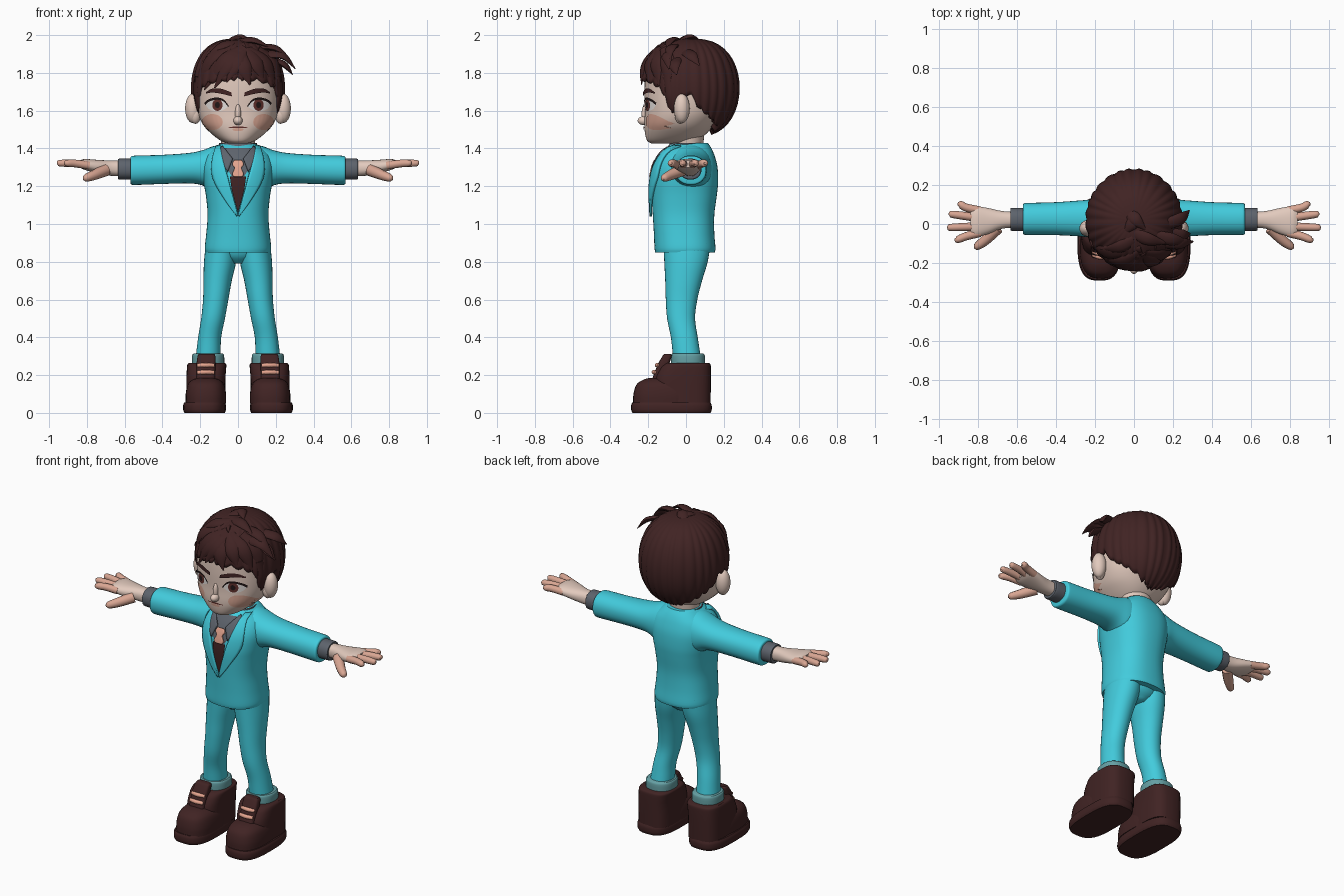
import bpy, bmesh, math
from mathutils import Vector
from mathutils.bvhtree import BVHTree


def material(name, r, g, b):
    m = bpy.data.materials.new(name)
    m.diffuse_color = (r, g, b, 1)
    return m


CYAN = material("suit cyan", .055, .60, .72)
SKIN = material("skin", .76, .59, .51)
BLUSH = material("blush skin", .69, .38, .29)
BROWN = material("dark brown", .052, .017, .017)
GREY = material("shirt grey", .11, .125, .15)
TEAL = material("sock teal", .13, .35, .37)
PINK = material("tie pink", .78, .37, .27)
WHITE = material("eye white", .78, .74, .72)
IRIS = material("iris brown", .12, .03, .025)
BLACK = material("lash black", .015, .008, .008)


def make(name, geoms, mat, mirror=False, solid=0, front=False):
    """Join (verts, faces) lists into one smooth object."""
    verts, faces = [], []
    for v, f in geoms:
        k = len(verts)
        verts += v
        faces += [[i + k for i in q] for q in f]
    me = bpy.data.meshes.new(name)
    me.from_pydata([tuple(v) for v in verts], [], faces)
    bm = bmesh.new()
    bm.from_mesh(me)
    bmesh.ops.recalc_face_normals(bm, faces=bm.faces)
    if front and sum(f.normal.y for f in bm.faces) > 0:
        bmesh.ops.reverse_faces(bm, faces=bm.faces)
    bm.to_mesh(me)
    bm.free()
    for p in me.polygons:
        p.use_smooth = True
    me.set_sharp_from_angle(angle=math.radians(45))
    me.materials.append(mat)
    ob = bpy.data.objects.new(name, me)
    bpy.context.collection.objects.link(ob)
    if solid:
        s = ob.modifiers.new("thickness", 'SOLIDIFY')
        s.thickness, s.offset = solid, -1
    if mirror:
        ob.modifiers.new("mirror", 'MIRROR').use_mirror_merge = False
    return ob


def smooth_path(pts, k=4):
    """Catmull-Rom resampling of any tuples."""
    P = [Vector(p) for p in pts]
    P = [2 * P[0] - P[1]] + P + [2 * P[-1] - P[-2]]
    out = []
    for a, b, c, d in zip(P, P[1:], P[2:], P[3:]):
        for i in range(k):
            t = i / k
            out.append(.5 * (2 * b + (c - a) * t + (2 * a - 5 * b + 4 * c - d) * t * t
                             + (3 * b - a - 3 * c + d) * t ** 3))
    return out + [P[-2]]


def skin_rings(rings):
    n = len(rings[0])
    faces = [[j * n + i, j * n + (i + 1) % n, (j + 1) * n + (i + 1) % n, (j + 1) * n + i]
             for j in range(len(rings) - 1) for i in range(n)]
    faces += [list(range(n))[::-1], [(len(rings) - 1) * n + i for i in range(n)]]
    return [p for r in rings for p in r], faces


def loft(rings, e=2.0, axis='Z', n=32):
    """Z rings: z, x centre, x radius, y0, y1.   X rings: x, y0, y1, z0, z1."""
    out = []
    for r in smooth_path(rings):
        ring = []
        for i in range(n):
            t = 2 * math.pi * i / n
            c, s = (math.copysign(abs(q) ** (2 / e), q) for q in (math.cos(t), math.sin(t)))
            if axis == 'Z':
                ring.append((r[1] + r[2] * c, (r[3] + r[4]) / 2 + (r[4] - r[3]) / 2 * s, r[0]))
            else:
                ring.append((r[0], (r[1] + r[2]) / 2 + (r[2] - r[1]) / 2 * c,
                             (r[3] + r[4]) / 2 + (r[4] - r[3]) / 2 * s))
        out.append(ring)
    return skin_rings(out)


def sweep(pts, radii, squash=1.0, centre=None, n=10):
    """Tube with changing radius, flattened towards a centre if given."""
    P = smooth_path([tuple(p) + (r,) for p, r in zip(pts, radii)], 5)
    rings = []
    for j, q in enumerate(P):
        p = q.to_3d()
        t = (P[min(j + 1, len(P) - 1)].to_3d() - P[max(j - 1, 0)].to_3d()).normalized()
        up = (p - Vector(centre)) if centre else Vector((0, .02, 1))
        side = t.cross(up).normalized()
        up = side.cross(t)
        rings.append([p + q[3] * (side * math.cos(a) + up * math.sin(a) * squash)
                      for a in (2 * math.pi * i / n for i in range(n))])
    return skin_rings(rings)


def ball(c, r, n=24):
    rings = [[(c[0] + r[0] * math.sin(f) * math.cos(t), c[1] + r[1] * math.sin(f) * math.sin(t),
               c[2] + r[2] * math.cos(f)) for t in (2 * math.pi * i / n for i in range(n))]
             for f in (.02 + (math.pi - .04) * j / 14 for j in range(15))]
    return skin_rings(rings)


def bvh(ob):
    return BVHTree.FromPolygons([v.co for v in ob.data.vertices], [p.vertices for p in ob.data.polygons])


def decal(name, A, B, mat, tree, off, mirror=False, solid=0, k=4, m=6):
    """Thin plate between two x-z polylines, projected from the front on a surface."""
    A, B = smooth_path(A, k), smooth_path(B, k)
    V = []
    for a, b in zip(A, B):
        for j in range(m + 1):
            p = a.lerp(b, j / m)
            hit, nor = tree.ray_cast(Vector((p[0], -1, p[1])), Vector((0, 1, 0)))[:2]
            if hit is None:
                hit, nor = tree.find_nearest(Vector((p[0], -.1, p[1])))[:2]
            V.append(hit + Vector((0, -off, 0)) * .6 + nor * off * .4)
    F = [[i * (m + 1) + j, (i + 1) * (m + 1) + j, (i + 1) * (m + 1) + j + 1, i * (m + 1) + j + 1]
         for i in range(len(A) - 1) for j in range(m)]
    return make(name, [(V, F)], mat, mirror, solid, True)


def oval(cx, cz, rx, rz):
    c = [(cx + rx * math.cos(math.pi * i / 8), rz * math.sin(math.pi * i / 8)) for i in range(9)]
    return [(x, cz + z) for x, z in c], [(x, cz - z) for x, z in c]


# Head, neck, nose and ears
head = make("head", [loft([(1.425, 0, .05, -.18, .03), (1.44, 0, .09, -.205, .06), (1.48, 0, .143, -.217, .11),
            (1.53, 0, .188, -.221, .15), (1.6, 0, .214, -.218, .19), (1.7, 0, .22, -.22, .21),
            (1.8, 0, .215, -.212, .21), (1.88, 0, .17, -.17, .17), (1.93, 0, .08, -.08, .1)], 2.3, n=48)], SKIN)
make("neck", [loft([(1.34, 0, .088, -.06, .09), (1.4, 0, .086, -.06, .09), (1.5, 0, .1, -.08, .1)])], SKIN)
make("nose", [ball((0, -.222, 1.547), (.024, .034, .024)), ball((0, -.213, 1.585), (.016, .022, .05))], SKIN)
make("ear", [ball((.238, -.022, 1.612), (.042, .042, .078)), ball((.225, -.03, 1.58), (.03, .03, .05))], SKIN, True)

# Painted face plates
H = bvh(head)
decal("cheek", *oval(.135, 1.54, .055, .042), BLUSH, H, .003, True)
up = [(.05, 1.622), (.075, 1.652), (.11, 1.662), (.15, 1.652), (.172, 1.634)]
low = [(.05, 1.622), (.08, 1.603), (.11, 1.597), (.15, 1.607), (.172, 1.634)]
decal("eye_white", up, low, WHITE, H, .004, True)
decal("iris", *oval(.108, 1.63, .027, .031), IRIS, H, .006, True)
decal("pupil", *oval(.108, 1.63, .013, .016), BLACK, H, .008, True)
decal("eyelash", [(x * 1.02, z + .008) for x, z in up], [(x, z - .004) for x, z in up], BLACK, H, .009, True)
decal("eyebrow", [(.035, 1.697), (.09, 1.716), (.135, 1.716), (.168, 1.698)],
      [(.032, 1.676), (.09, 1.69), (.135, 1.696), (.168, 1.69)], BROWN, H, .008, True)
decal("mouth", [(-.05, 1.513), (0, 1.517), (.05, 1.513)], [(-.05, 1.51), (0, 1.508), (.05, 1.51)], IRIS, H, .004)
decal("lower_lip", *oval(0, 1.5, .03, .008), BLUSH, H, .004)

# Hair cap: a squared ellipsoid with ridges and a hairline that follows the face and ears
CZ, CY, RX, RY, RZ = 1.72, .02, .247, .262, .262
LINE = [(0, 1.78), (30, 1.77), (50, 1.74), (60, 1.69), (66, 1.60), (74, 1.62), (79, 1.69), (93, 1.69),
        (102, 1.62), (125, 1.56), (150, 1.505), (180, 1.485)]


def hair_point(deg, z, lift=0.0):
    c = max(-1, min(1, (z - CZ) / RZ))
    r = (1 - c * c) ** .37 + lift
    a = math.radians(deg)
    return (RX * r * math.sin(a), CY - RY * r * math.cos(a), z)


def hairline(deg):
    d = abs(deg)
    for (a, z0), (b, z1) in zip(LINE, LINE[1:]):
        if d <= b:
            return z0 + (z1 - z0) * (d - a) / (b - a)


N, R, V, F = 168, 18, [], []
for j in range(R + 1):
    for i in range(N):
        deg = -180 + 360 * i / N
        ridge = abs(math.sin(math.radians(deg) * 14 + .5 * math.sin(deg * .11)))
        fmax = math.acos(max(-.97, (hairline(deg) - .018 * ridge - CZ) / RZ))
        f = .04 + (fmax - .04) * j / R
        V.append(hair_point(deg, CZ + RZ * math.cos(f), .03 * (ridge - .5) * min(1, j / 6)))
        if j < R:
            F.append([j * N + i, j * N + (i + 1) % N, (j + 1) * N + (i + 1) % N, (j + 1) * N + i])
F.append(list(range(N)))
make("hair_cap", [(V, F)], BROWN, solid=.04)

# Fringe, sideburns and loose tufts
C = (0, CY, CZ)
fringe = [((10, 1.94), (-20, 1.86), (-46, 1.71)), ((10, 1.94), (-12, 1.85), (-30, 1.72)),
          ((12, 1.93), (-2, 1.85), (-14, 1.75)), ((5, 1.92), (8, 1.83), (15, 1.735)),
          ((15, 1.93), (26, 1.85), (33, 1.76)), ((20, 1.93), (42, 1.85), (52, 1.73)),
          ((15, 1.95), (-42, 1.88), (-60, 1.69)), ((40, 1.93), (60, 1.85), (64, 1.7))]
locks = [sweep([hair_point(a, z, .01) for a, z in p], (.02, .042, .003), .35, C) for p in fringe]
locks += [sweep([hair_point(s * a, z, -.02) for a, z in ((62, 1.78), (65, 1.66), (63, 1.565))],
                (.03, .022, .003), .5, C) for s in (-1, 1)]
tufts = [((.1, -.06, 1.94), (.2, -.08, 1.93), (.275, -.09, 1.875)), ((.16, -.1, 1.9), (.24, -.1, 1.89), (.305, -.09, 1.82)),
         ((.17, 0, 1.91), (.245, .03, 1.89), (.285, .07, 1.84)), ((.19, -.05, 1.87), (.25, -.06, 1.84), (.29, -.05, 1.79)),
         ((.03, .05, 1.965), (-.01, .0, 1.983), (-.06, -.06, 1.96)), ((-.03, .06, 1.96), (.01, .02, 1.99), (.06, -.03, 1.975)),
         ((0, -.05, 1.965), (.08, -.08, 1.972), (.17, -.1, 1.935)), ((0, -.08, 1.96), (-.08, -.12, 1.945), (-.17, -.13, 1.885))]
locks += [sweep(p, (.03, .032, .003), .45, C) for p in tufts]
make("hair_locks", locks, BROWN)

# Jacket body, sleeves and shirt cuffs
jacket = make("jacket", [loft([(.85, 0, .172, -.163, .153), (.875, 0, .176, -.167, .156), (.95, 0, .168, -.17, .15),
              (1.05, 0, .161, -.176, .15), (1.15, 0, .17, -.182, .163), (1.22, 0, .182, -.182, .17),
              (1.3, 0, .19, -.168, .167), (1.36, 0, .172, -.14, .152), (1.4, 0, .13, -.11, .135),
              (1.43, 0, .09, -.07, .115)], 2.4, n=48)], CYAN)
make("sleeve", [loft([(.06, -.09, .135, 1.17, 1.425), (.13, -.085, .135, 1.175, 1.412), (.19, -.075, .128, 1.205, 1.39),
     (.26, -.065, .122, 1.215, 1.376), (.4, -.057, .112, 1.212, 1.366), (.54, -.056, .108, 1.207, 1.362),
     (.565, -.054, .105, 1.21, 1.358), (.57, -.045, .095, 1.22, 1.348)], 2.2, 'X')], CYAN, True)
make("shirt_cuff", [loft([(.54, -.035, .082, 1.235, 1.346), (.625, -.035, .082, 1.235, 1.346),
     (.634, -.03, .077, 1.24, 1.34)], 2.2, 'X')], GREY, True)

# Hands with spread fingers
make("palm", [loft([(.61, -.018, .062, 1.252, 1.335), (.68, -.025, .067, 1.256, 1.336), (.75, -.052, .082, 1.27, 1.34),
     (.81, -.066, .09, 1.286, 1.344), (.838, -.05, .075, 1.3, 1.336)], 2.3, 'X')], SKIN, True)
fingers = [sweep([(.79, y0, 1.31), (.86, (y0 + y1) / 2, 1.32), (x1 - .015, y1, 1.322), (x1, y1, 1.321)],
                 (.022, .021, .018, .006)) for y0, y1, x1 in
           ((.068, .1, .905), (.03, .05, .95), (-.012, -.018, .958), (-.045, -.08, .92))]
fingers.append(sweep([(.7, -.02, 1.285), (.76, -.08, 1.26), (.805, -.115, 1.243), (.818, -.123, 1.237)],
                     (.032, .027, .02, .006)))
make("fingers", fingers, BLUSH, True)

# Shirt, tie, vest and lapels
J = bvh(jacket)
make("shirt_collar", [loft([(1.37, 0, .11, -.128, .11), (1.405, 0, .104, -.1, .108), (1.428, 0, .1, -.085, .106)])], GREY)
decal("shirt_front", [(-.095, 1.4), (-.06, 1.3), (0, 1.2)], [(.095, 1.4), (.06, 1.3), (0, 1.2)], GREY, J, .006)
decal("vest", [(-.042, 1.25), (-.03, 1.17), (0, 1.06)], [(.042, 1.25), (.03, 1.17), (0, 1.06)], BROWN, J, .009)
decal("tie", [(-.02, 1.335), (-.03, 1.315), (-.018, 1.295), (-.03, 1.265), (-.022, 1.25)],
      [(.02, 1.335), (.03, 1.315), (.018, 1.295), (.03, 1.265), (.022, 1.25)], PINK, J, .017, solid=.012)
decal("collar_flap", [(.028, 1.345), (.06, 1.385), (.08, 1.41)], [(.055, 1.275), (.085, 1.33), (.1, 1.395)],
      GREY, J, .016, True, .012)
decal("lapel", [(.093, 1.415), (.082, 1.35), (.055, 1.25), (.028, 1.15), (.0, 1.05)],
      [(.115, 1.41), (.135, 1.33), (.13, 1.24), (.07, 1.13), (.006, 1.04)], CYAN, J, .018, True, .014)

# Trousers and socks
make("trouser_leg", [loft([(.9, .086, .084, -.12, .13), (.8, .095, .085, -.115, .115), (.7, .108, .075, -.11, .085),
     (.6, .118, .067, -.107, .06), (.5, .132, .063, -.1, .048), (.4, .15, .061, -.08, .062),
     (.31, .157, .065, -.07, .076)], 2.1)], CYAN, True)
make("trouser_hips", [loft([(.79, 0, .04, -.06, .07), (.83, 0, .13, -.1, .11), (.89, 0, .165, -.12, .13)])], CYAN)
make("sock", [loft([(.23, .158, .085, -.08, .1), (.3, .158, .085, -.08, .1), (.314, .158, .078, -.073, .092)], 2.3)],
     TEAL, True)

# Shoes
make("shoe_sole", [loft([(0, .177, .107, -.284, .13), (.015, .177, .113, -.29, .136), (.04, .177, .113, -.29, .136),
     (.056, .176, .108, -.284, .13)], 3)], BROWN, True)
make("shoe_upper", [
    loft([(.05, .17, .107, -.28, .05), (.1, .17, .107, -.278, .05), (.15, .17, .096, -.262, .04),
          (.176, .17, .07, -.225, 0), (.186, .17, .035, -.19, -.05)], 2.7),
    loft([(.05, .17, .103, -.16, .13), (.17, .17, .103, -.165, .132), (.23, .167, .104, -.142, .132),
          (.255, .165, .103, -.12, .13), (.264, .165, .096, -.105, .122)], 3.2)], BROWN, True)
make("shoe_tongue", [loft([(.15, .17, .05, -.19, -.1), (.25, .17, .05, -.152, -.09), (.3, .167, .047, -.125, -.075),
     (.312, .167, .04, -.115, -.08)], 4)], BROWN, True)
make("shoe_laces", [sweep([(.127, y + .012, z), (.17, y, z + .003), (.213, y + .012, z)], (.011, .012, .011))
                    for y, z in ((-.153, .25), (-.17, .213))], PINK, True)
